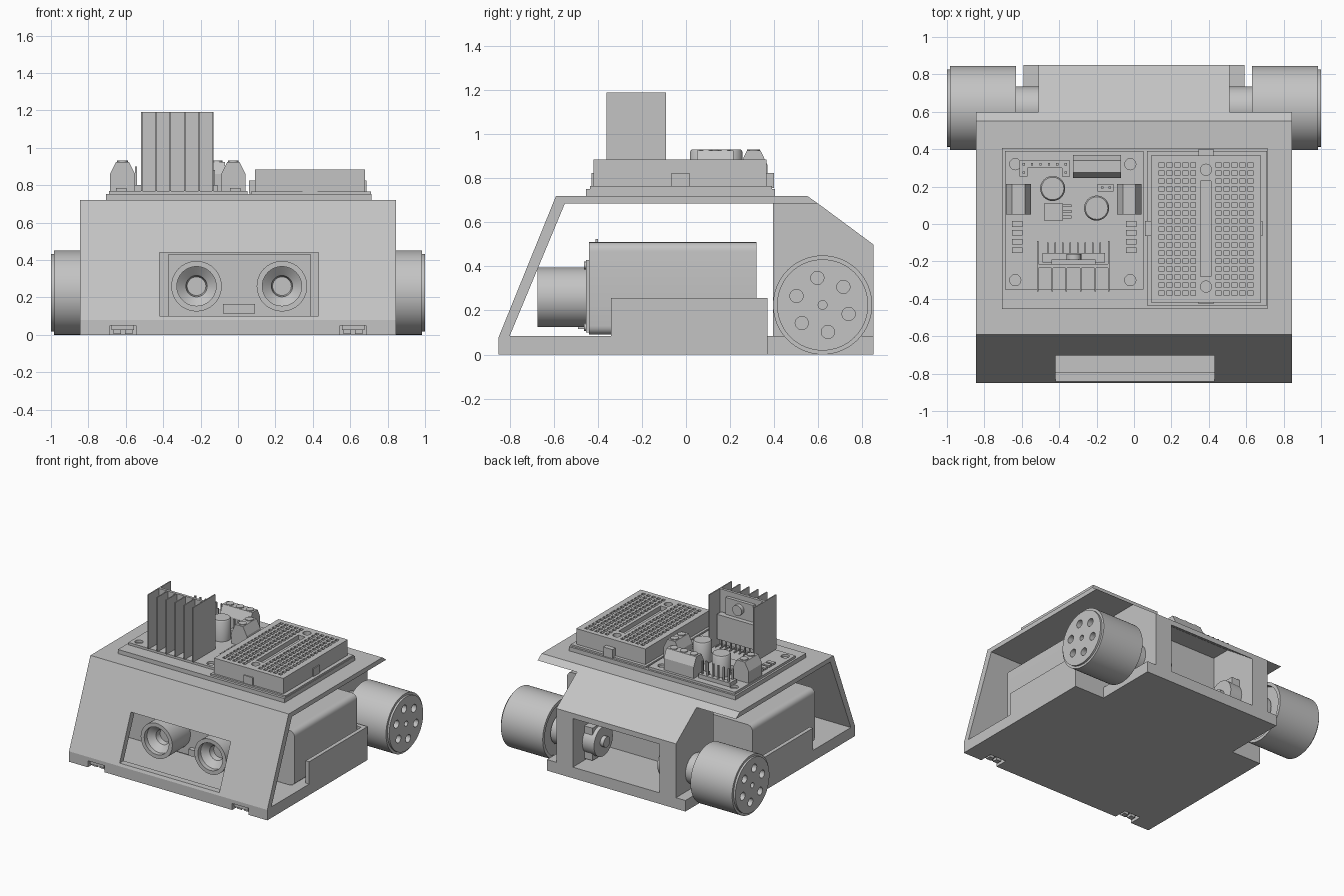
import bpy, bmesh, math
from mathutils import Matrix, Vector

if "Cube" in bpy.data.objects:
    bpy.data.objects.remove(bpy.data.objects["Cube"], do_unlink=True)

grey = bpy.data.materials.new("plain grey")
grey.use_nodes = True
grey.diffuse_color = (0.55, 0.55, 0.55, 1)
grey.node_tree.nodes["Principled BSDF"].inputs["Base Color"].default_value = (0.55, 0.55, 0.55, 1)

AXES = {"x": Matrix.Rotation(math.pi / 2, 4, "Y"),
        "y": Matrix.Rotation(-math.pi / 2, 4, "X"),
        "z": Matrix.Identity(4)}


def finish(name, bm, smooth=False):
    bmesh.ops.recalc_face_normals(bm, faces=bm.faces)
    mesh = bpy.data.meshes.new(name)
    bm.to_mesh(mesh)
    bm.free()
    mesh.materials.append(grey)
    ob = bpy.data.objects.new(name, mesh)
    bpy.context.scene.collection.objects.link(ob)
    if smooth:
        select(ob)
        bpy.ops.object.shade_smooth_by_angle(angle=math.radians(35))
    return ob


def select(ob):
    bpy.ops.object.select_all(action="DESELECT")
    ob.select_set(True)
    bpy.context.view_layer.objects.active = ob


def add_box(bm, x, y, z):
    size = Matrix.Diagonal((x[1] - x[0], y[1] - y[0], z[1] - z[0], 1))
    centre = Vector((sum(x) / 2, sum(y) / 2, sum(z) / 2))
    bmesh.ops.create_cube(bm, size=1, matrix=Matrix.Translation(centre) @ size)


def boxes(name, *specs):
    bm = bmesh.new()
    for s in specs:
        add_box(bm, *s)
    return finish(name, bm)


def add_lathe(bm, profile, centre, axis="z", sides=32):
    """Revolve (radius, height) points about an axis through centre."""
    place = Matrix.Translation(centre) @ AXES[axis]
    rings = []
    for r, h in profile:
        if r == 0:
            rings.append([bm.verts.new(place @ Vector((0, 0, h)))] * sides)
        else:
            turn = [2 * math.pi * i / sides for i in range(sides)]
            rings.append([bm.verts.new(place @ Vector((r * math.cos(a), r * math.sin(a), h))) for a in turn])
    for a, b in zip(rings, rings[1:]):
        for i in range(sides):
            j = (i + 1) % sides
            bm.faces.new(list(dict.fromkeys((a[i], a[j], b[j], b[i]))))


def lathe(name, profile, centre, axis="z", sides=32):
    bm = bmesh.new()
    add_lathe(bm, profile, centre, axis, sides)
    return finish(name, bm, True)


def rod(r, a, b):
    return [(0, a), (r, a), (r, b), (0, b)]


def extrude(name, points, a, b, axis="x"):
    """Extrude a profile: (y, z) points along x, or (x, z) points along y."""
    bm = bmesh.new()
    face = bm.faces.new([bm.verts.new((a, u, v) if axis == "x" else (u, a, v)) for u, v in points])
    new = bmesh.ops.extrude_face_region(bm, geom=[face])["geom"]
    step = (b - a, 0, 0) if axis == "x" else (0, b - a, 0)
    bmesh.ops.translate(bm, verts=[g for g in new if isinstance(g, bmesh.types.BMVert)], vec=step)
    return finish(name, bm)


def cut(ob, cutter):
    mod = ob.modifiers.new("cut", "BOOLEAN")
    mod.operation, mod.solver, mod.object = "DIFFERENCE", "EXACT", cutter
    select(ob)
    bpy.ops.object.modifier_apply(modifier=mod.name)
    bpy.data.objects.remove(cutter, do_unlink=True)


# Chassis: floor, slanted front and roof in one C-shaped profile
shell = extrude("chassis_shell", [(-.85, 0), (-.85, .08), (-.59, .72), (.55, .72), (.6, .685),
                                  (-.55, .685), (-.8, .085), (.37, .085), (.37, 0)], -.845, .845)
cut(shell, boxes("front_cutter", ((-.42, .43), (-.95, -.6), (.1, .44)),
                 *[((s * .615 - .07, s * .615 + .07), (-.95, -.75), (-.05, .05)) for s in (-1, 1)]))
for s in (-1, 1):
    boxes("line_sensor", ((s * .615 - .06, s * .615 + .06), (-.84, -.76), (.025, .05)),
          *[((s * .615 + d - .02, s * .615 + d + .02), (-.82, -.78), (.005, .025)) for d in (-.03, .03)])

# Battery tray and battery
boxes("tray_walls", ((-.845, -.815), (-.34, .37), (.08, .257)), ((.815, .845), (-.34, .37), (.08, .257)),
      ((-.815, .815), (.335, .37), (.08, .257)))
battery = bmesh.new()
add_box(battery, (-.79, .79), (-.44, .32), (.09, .51))
along = [e for e in battery.edges if abs(e.verts[0].co.y - e.verts[1].co.y) > .1]
bmesh.ops.bevel(battery, geom=along, offset=.04, segments=5, affect="EDGES", profile=.5)
finish("battery", battery, True)

# Rear motor bay
boxes("bay_floor", ((-.59, .59), (.37, .85), (0, .085)))
boxes("bay_front_wall", ((-.51, .51), (.395, .43), (.08, .685)))
extrude("bay_hood", [(.4, .685), (.6, .685), (.85, .5), (.85, .46), (.58, .65), (.4, .65)], -.51, .51)
for s in (-1, 1):
    extrude("bay_side_wall", [(.4, .08), (.4, .685), (.6, .685), (.85, .5), (.85, .08)], s * .37, s * .51)

# Motors and wheels
for s in (-1, 1):
    lathe("motor", [(0, .24), (.04, .24), (.04, .27), (.115, .27), (.115, .64), (0, .64)] if s > 0 else
          [(0, -.24), (.04, -.24), (.04, -.27), (.115, -.27), (.115, -.64), (0, -.64)], (0, .62, .225), "x")
    boxes("motor_plate", (sorted((s * .3, s * .37)), (.53, .71), (.1, .35)))
    wheel = lathe("wheel", [(0, s * .66), (.2, s * .66), (.2, s * .63), (.225, s * .63), (.225, s * .985),
                            (.207, s * .985), (.207, s), (0, s)], (0, .62, .225), "x", 64)
    holes = bmesh.new()
    add_lathe(holes, rod(.02, s * .95, s * 1.05), (0, .62, .225), "x", 20)
    for k in range(6):
        a = math.radians(161 + 60 * k)
        add_lathe(holes, rod(.03, s * .94, s * 1.05),
                  (0, .62 + .125 * math.cos(a), .225 + .125 * math.sin(a)), "x", 20)
    cut(wheel, finish("hole_cutter", holes))

# Distance sensor behind the front opening
boxes("sensor_board", ((-.375, .39), (-.455, -.438), (.1, .43)))
boxes("sensor_crystal", ((-.08, .09), (-.49, -.455), (.115, .165)))
for x in (-.222, .235):
    lathe("sensor_eye", [(0, -.452), (.135, -.452), (.135, -.675), (.105, -.675), (.105, -.64),
                         (.057, -.6), (.05, -.56), (0, -.56)], (x, 0, .26), "y", 40)
pins = [((x - .005, x + .005), (-.41, -.4), (.4, .525)) for x in (-.06, -.015, .03, .075)]
boxes("sensor_pins", *pins, ((-.08, .095), (-.438, -.4), (.4, .44)))
screws = bmesh.new()
for x in (-.35, .365):
    for z in (.125, .405):
        add_lathe(screws, rod(.018, -.462, -.43), (x, 0, z), "y", 12)
finish("sensor_screws", screws, True)
boxes("sensor_chips", ((-.3, -.16), (-.438, -.42), (.2, .3)), ((.16, .3), (-.438, -.42), (.2, .3)))

# Deck plate and driver board
boxes("deck_plate", ((-.705, .715), (-.455, .405), (.72, .752)))
board = boxes("driver_board", ((-.69, .05), (-.35, .39), (.75, .77)))
mounts = bmesh.new()
for x in (-.635, -.02):
    for y in (-.3, .32):
        add_lathe(mounts, rod(.03, .74, .8), (x, y, 0), "z", 20)
cut(board, finish("mount_cutter", mounts))

# Breadboard with its grid of holes
boxes("breadboard_base", ((.07, .71), (-.435, .39), (.75, .765)))
bread = boxes("breadboard", ((.09, .68), (-.42, .365), (.76, .885)))
holes = bmesh.new()
for row in range(17):
    y = .315 - row * .0428
    for col in range(5):
        for x0 in (.147, .452):
            x = x0 + col * .0425
            add_box(holes, (x - .013, x + .013), (y - .013, y + .013), (.845, .95))
add_box(holes, (.355, .413), (-.28, .23), (.85, .95))
for y in (.29, -.335):
    add_lathe(holes, rod(.03, .83, .95), (.385, y, 0), "z", 20)
cut(bread, finish("grid_cutter", holes))
boxes("breadboard_tabs", ((.06, .09), (-.065, .015), (.755, .825)), ((.345, .425), (.365, .4), (.755, .825)),
      ((.345, .425), (-.428, -.42), (.755, .825)), ((.68, .688), (-.065, .015), (.755, .825)))

# Screw terminals
def terminal(name, u, v, span, axis, count):
    w = u[1] - u[0]
    body = [(u[0], .77), (u[0], .86), (u[0] + .25 * w, .925), (u[0] + .75 * w, .925), (u[1], .86), (u[1], .77)]
    extrude(name, body, span[0], span[1], axis)
    heads = bmesh.new()
    for i in range(count):
        t = span[0] + (span[1] - span[0]) * (i + .5) / count
        c = (t, v, 0) if axis == "x" else (v, t, 0)
        add_lathe(heads, rod(.029, .92, .931), c, "z", 20)
    finish(name + "_screws", heads, True)


terminal("left_terminal", (-.09, .04), -.025, (.05, .215), "y", 2)
terminal("right_terminal", (-.685, -.55), -.617, (.05, .215), "y", 2)
terminal("rear_terminal", (.245, .37), .307, (-.325, -.07), "x", 3)

# Capacitors, chips and pin headers
for x, y in ((-.435, .19), (-.2, .085)):
    lathe("capacitor", [(0, .77), (.067, .77), (.067, .92), (.06, .93), (0, .93)], (x, y, 0))
boxes("regulator", ((-.48, -.38), (.02, .11), (.77, .81)),
      *[((-.38, -.335), (y, y + .015), (.77, .785)) for y in (.03, .06, .09)])
boxes("header_pins", *[((x - .006, x + .006), (.314, .326), (.77, .9))
                       for x in [-.59 + .045 * i for i in range(6)]],
      *[((x - .006, x + .006), (y - .006, y + .006), (.77, .88))
        for x, y in ((-.59, .275), (-.365, .275), (-.17, .195), (-.13, .195))])
boxes("header_bases", ((-.612, -.343), (.3, .34), (.77, .8)), ((-.612, -.57), (.255, .3), (.77, .8)),
      ((-.385, -.343), (.255, .3), (.77, .8)), ((-.195, -.11), (.175, .215), (.77, .8)))
boxes("resistors", *[((x - .028, x + .028), (y - .015, y + .015), (.77, .785))
                     for x in (-.625, -.015) for y in (0, -.047, -.094, -.14)])

# Heat sink with driver chip
fins = [((x - .004, x + .004), (-.36, -.22), (.77, 1.19)) for x in (-.437, -.361, -.285, -.208)]
ends = [((x - .004, x + .004), (-.36, -.09), (.77, 1.19)) for x in (-.514, -.134)]
boxes("heat_sink", ((-.514, -.134), (-.235, -.215), (.77, 1.19)), *fins, *ends)
boxes("driver_chip", ((-.49, -.155), (-.205, -.155), (.83, 1.02)), ((-.44, -.205), (-.216, -.19), (1.0, 1.15)))
lathe("chip_screw", rod(.04, -.2, -.16), (-.322, 0, 1.09), "y", 20)
boxes("chip_legs", *[((x - .004, x + .004), (-.18, -.172), (.77, .84)) for x in [-.46 + .04 * i for i in range(8)]],
      *[((x - .004, x + .004), (-.16, -.1), (.79, .8)) for x in [-.46 + .04 * i for i in range(8)]])
